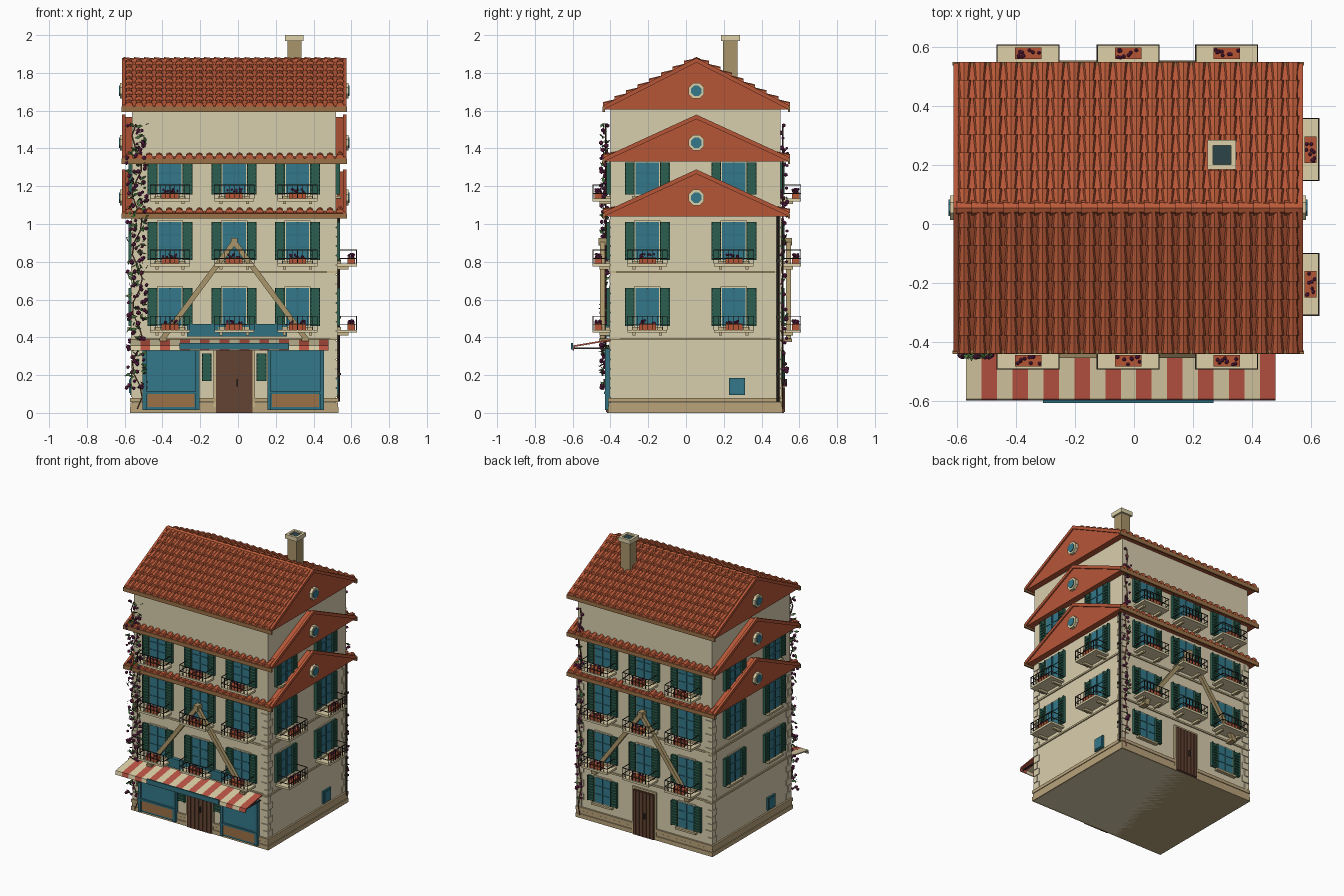
import bpy, bmesh, random
from math import pi, sin, cos
from mathutils import Matrix, Vector

if "Cube" in bpy.data.objects:
    bpy.data.objects.remove(bpy.data.objects["Cube"])

random.seed(4)
COL = dict(wall="D8CDAC", trim="C6B48A", stone="B8A27A", orange="B5573A", tile="BC5C3C", teal="34717F",
           glass="37788A", green="2F5F50", door="644536", beam="A8946A", red="BC5646", cream="DCCFA6",
           iron="3B342F", purple="7A2E5C", leaf="44683A", brown="9A7048", dark="30474A")
parts = {}


def part(name, col):
    if name not in parts:
        parts[name] = (bmesh.new(), col)
    return parts[name][0]


def loft(bm, a, b, M=Matrix()):
    """Closed solid between two matching rings of points."""
    va = [bm.verts.new(M @ Vector(p)) for p in a]
    vb = [bm.verts.new(M @ Vector(p)) for p in b]
    n = len(va)
    for i in range(n):
        bm.faces.new((va[i], va[(i + 1) % n], vb[(i + 1) % n], vb[i]))
    bm.faces.new(va[::-1])
    bm.faces.new(vb)


def box(name, col, x, y, z, M=Matrix()):
    ring = lambda h: [(x[0], y[0], h), (x[1], y[0], h), (x[1], y[1], h), (x[0], y[1], h)]
    loft(part(name, col), ring(z[0]), ring(z[1]), M)


def wbox(name, col, M, u, d, z):
    """Box on a wall: u along the wall, d outwards, z up."""
    box(name, col, u, (-d[1], -d[0]), z, M)


def blob(name, col, p, r, sub=1):
    bmesh.ops.create_icosphere(part(name, col), subdivisions=sub, radius=r, matrix=Matrix.Translation(p))


def side(x, y, deg):
    return Matrix.Translation((x, y, 0)) @ Matrix.Rotation(deg * pi / 180, 4, 'Z')


FRONT, RIGHT = side(-.02, -.40, 0), side(.52, .05, 90)
BACK, LEFT = side(-.02, .50, 180), side(-.56, .05, 270)
X0, X1, Y0, Y1, YR = -.605, .565, -.435, .545, .055

# walls, plinth, string courses, corner stones
box("walls", "wall", (-.56, .52), (-.40, .50), (0, 1.62))
for z0, z1, o in ((0, .03, .012), (.032, .055, .009), (.057, .08, .012)):
    box("plinth", "stone", (-.56 - o, .52 + o), (-.40 - o, .50 + o), (z0, z1))
for z in (.385, .74):
    box("string_course", "trim", (-.568, .528), (-.408, .508), (z, z + .012))
for i in range(19):
    w = .05 if i % 2 else .03
    for cx, sx in ((-.56, 1), (.52, -1)):
        for cy, sy in ((-.40, 1), (.50, -1)):
            xs = sorted((cx - sx * .006, cx + sx * w))
            ys = sorted((cy - sy * .006, cy + sy * (.08 - w)))
            box("corner_stones", "wall", xs, ys, (.085 + i * .05, .13 + i * .05))


# windows with louvred shutters
def window(M, u, z, h=.20, w=.062):
    wbox("window_frames", "cream", M, (u - w - .008, u + w + .008), (0, .008), (z - .008, z + h + .008))
    wbox("window_glass", "glass", M, (u - w, u + w), (0, .011), (z, z + h))
    wbox("window_bars", "teal", M, (u - .005, u + .005), (0, .017), (z, z + h))
    for k in (1, 2):
        wbox("window_bars", "teal", M, (u - w, u + w), (0, .015), (z + h * k / 3 - .003, z + h * k / 3 + .003))
    wbox("window_sills", "trim", M, (u - w - .02, u + w + .02), (0, .025), (z - .02, z - .006))
    for s in (-1, 1):
        shutter(M, u + s * (w + .031), z, h)


def shutter(M, c, z, h, w=.026):
    wbox("shutters", "green", M, (c - w, c + w), (0, .012), (z, z + h))
    n = int(h / .022)
    for k in range(n):
        zz = z + .01 + k * (h - .02) / n
        wbox("shutter_slats", "green", M, (c - w + .006, c + w - .006), (.01, .019), (zz, zz + .011))
    for s in (-1, 1):
        a = sorted((c + s * w, c + s * (w - .006)))
        wbox("shutter_slats", "green", M, a, (.01, .021), (z, z + h))


# balconies with railings and flower boxes
def balcony(M, u, z, d):
    w = .105
    wbox("balcony_slabs", "cream", M, (u - w, u + w), (0, d), (z - .035, z - .02))
    for s in (-1, 1):
        wbox("balcony_brackets", "trim", M, (u + s * .07 - .008, u + s * .07 + .008), (0, d * .6), (z - .05, z - .035))
        for zz in (.005, .05):
            wbox("railings", "iron", M, (u + s * w - .002, u + s * w + .002), (0, d), (z + zz, z + zz + .004))
    for zz in (.005, .05):
        wbox("railings", "iron", M, (u - w, u + w), (d - .004, d), (z + zz, z + zz + .004))
    for k in range(9):
        uu = u - w + k * w / 4
        wbox("railings", "iron", M, (uu - .0015, uu + .0015), (d - .004, d), (z - .02, z + .052))
    wbox("flower_boxes", "orange", M, (u - .045, u + .045), (d - .05, d - .01), (z - .02, z + .012))
    for k in range(9):
        p = M @ Vector((u + random.uniform(-.04, .04), -d + random.uniform(.015, .045), z + random.uniform(.015, .03)))
        blob("box_flowers", "purple", p, .007)


for M, cols, d in ((FRONT, (-.34, 0, .335), .095), (BACK, (-.335, 0, .34), .11),
                   (RIGHT, (-.255, .203), .11), (LEFT, (-.203, .255), 0)):
    for u in cols:
        for f, z in enumerate((.46, .81, 1.155)):
            window(M, u, z, .17 if f == 2 else .20)
            if d and not (M is RIGHT and f == 2):
                balcony(M, u, z, d)
for u in (-.335, .34):
    window(BACK, u, .15, .18)
for M, u in ((RIGHT, .22), (LEFT, .22)):
    wbox("utility_hatch", "teal", M, (u - .043, u + .043), (0, .012), (.095, .185))
    wbox("utility_hatch_panel", "glass", M, (u - .034, u + .034), (0, .016), (.104, .176))

# doors
for M, w in ((FRONT, .097), (BACK, .085)):
    wbox("door_frames", "trim", M, (-w - .012, w + .012), (0, .012), (0, .345))
    wbox("doors", "door", M, (-w, w), (0, .018), (0, .332))
    for k in range(6):
        a = -w + k * w / 3
        wbox("door_planks", "door", M, (a + .003, a + w / 3 - .003), (.01, .024), (.006, .326))
    wbox("door_handle", "iron", M, (.012, .02), (.02, .036), (.14, .18))

# shop windows
for c in (-.335, .325):
    wbox("shop_fronts", "teal", FRONT, (c - .145, c + .145), (0, .02), (.015, .345))
    wbox("shop_glass", "glass", FRONT, (c - .125, c + .125), (0, .024), (.115, .325))
    wbox("shop_panels", "brown", FRONT, (c - .125, c + .125), (0, .027), (.03, .10))
    wbox("shop_sills", "teal", FRONT, (c - .15, c + .15), (0, .034), (.10, .112))
    for s in (-1, 1):
        wbox("shop_pilasters", "teal", FRONT, (c + s * .14 - .01, c + s * .14 + .01), (0, .03), (.015, .345))
for u in (-.145, .145):
    shutter(FRONT, u, .17, .145)

# striped awning with valance, and plain sign boards
n, ax, aw = 20, -.57, 1.05 / 20
for k in range(n):
    a, b, col = ax + k * aw, ax + (k + 1) * aw, ("cream", "red")[k % 2]
    prof = ((-.40, .39), (-.595, .358), (-.60, .33), (-.594, .33), (-.588, .35), (-.40, .382))
    loft(part("awning_" + col, col), [(a, y, z) for y, z in prof], [(b, y, z) for y, z in prof])
for s in (-.5, .46):
    box("awning_arms", "iron", (s - .004, s + .004), (-.595, -.40), (.338, .345))
box("shop_sign", "teal", (-.27, .26), (-.425, -.40), (.405, .47))
box("awning_sign", "teal", (-.31, .27), (-.608, -.598), (.335, .37))

# diagonal timber beams, front and back
for M in (FRONT, BACK):
    for s in (-1, 1):
        p, q = Vector((0, 0, .905)), Vector((s * .385, 0, .385))
        t = (q - p).normalized()
        nrm = Vector((t.z, 0, -t.x)) * .014
        ring = lambda y: [v + Vector((0, y, 0)) for v in (p + nrm, q + nrm, q - nrm, p - nrm)]
        loft(part("timber_beams", "beam"), ring(-.03), ring(-.056), M)
        wbox("beam_feet", "beam", M, (s * .375 - .02, s * .375 + .02), (0, .06), (.375, .395))
    wbox("beam_cap", "beam", M, (-.018, .018), (0, .062), (.885, .925))


# roofs: gabled prism with barrel tiles
def tile(bm, x, sy, t0, t1, eave, rise):
    ends = []
    for t, r in ((t0, .023), (t1, .014)):
        ye = Y0 if sy > 0 else Y1
        y, z = ye + (YR - ye) * t, eave + rise * t
        ends.append([(x + r * cos(a * pi / 4), y, z + .004 + r * 1.0 * sin(a * pi / 4) + (.008 if r > .02 else -.004))
                     for a in range(5)])
    loft(bm, *ends)


def roof(i, eave, ridge, rows, shown):
    e, rise = eave + .012, ridge - eave - .03
    prof = ((Y0, eave), (Y1, eave), (Y1, e), (YR, e + rise), (Y0, e))
    loft(part("roof_%d" % i, "orange"), [(X0, y, z) for y, z in prof], [(X1, y, z) for y, z in prof])
    bm = part("roof_tiles_%d" % i, "tile")
    for k in range(22):
        x = X0 + .028 + k * .0532
        for sy in (1, -1):
            for r in range(shown):
                tile(bm, x, sy, r / rows - .01, (r + 1.15) / rows if r < rows - 1 else 1, e - .004, rise)
    for y in (Y0, Y1):
        box("fascia", "brown", (X0 - .012, X1 + .012), (y - .006, y + .006), (eave - .012, eave + .016))
    # verge boards along each gable edge
    for xa in (X0, X1):
        for y in (Y0, Y1):
            ring = lambda x: [(x, y, e - .012), (x, YR, e + rise - .012), (x, YR, e + rise + .012), (x, y, e + .012)]
            loft(part("verge_boards", "orange"), ring(xa - .009), ring(xa + .009))
    # octagonal gable windows
    for xa, s in ((X1, 1), (X0, -1)):
        for name, col, r, o in (("gable_window_frames", "cream", .045, .02), ("gable_window_glass", "glass", .03, .025)):
            ring = lambda x: [(x, YR + r * cos(k * pi / 4 + pi / 8), eave + .1 + r * sin(k * pi / 4 + pi / 8)) for k in range(8)]
            loft(part(name, col), ring(xa - s * .005), ring(xa + s * o))


roof(1, 1.04, 1.295, 8, 1)
roof(2, 1.33, 1.585, 8, 1)
roof(3, 1.605, 1.885, 8, 8)
for k in range(22):
    x = X0 + k * .0532
    ring = lambda xx, r: [(xx, YR + r * cos(a * pi / 4), 1.858 + r * sin(a * pi / 4)) for a in range(5)]
    loft(part("ridge_tiles", "tile"), ring(x, .026), ring(x + .056, .019))

# chimney
box("chimney", "beam", (.262, .335), (.197, .273), (1.72, 1.985))
for a, b in (((.25, .347), (.185, .203)), ((.25, .347), (.267, .285)), ((.25, .268), (.203, .267)), ((.329, .347), (.203, .267))):
    box("chimney_cap", "cream", a, b, (1.97, 2.0))
box("chimney_opening", "dark", (.266, .331), (.201, .269), (1.97, 1.99))

# drain pipe
bmesh.ops.create_cone(part("drain_pipe", "iron"), cap_ends=True, segments=8, radius1=.008, radius2=.008,
                      depth=.98, matrix=Matrix.Translation((.533, .488, .55)))
for z in (.2, .5, .8):
    box("pipe_clips", "iron", (.515, .545), (.477, .499), (z, z + .012))


# climbing vines with flowers
def vine(x, y, sy, spread, flowers, leaves, ztop):
    path = [Vector((x + .5 * spread * sin(k * 1.3), y, .02 + (ztop - .02) * k / 24)) for k in range(25)]
    for p, q in zip(path, path[1:]):
        ring = lambda c: [c + Vector((.005 * cos(a * 2.1), .005 * sin(a * 2.1), 0)) for a in range(3)]
        loft(part("vine_stems", "door"), ring(p), ring(q))
    for k in range(flowers + leaves):
        c = Vector((x + random.uniform(-spread, spread), y + sy * random.uniform(-.01, .025), random.uniform(.13, ztop)))
        if k < flowers:
            blob("vine_flowers", "purple", c, random.uniform(.008, .014))
        else:
            R = Matrix.Rotation(random.uniform(0, 6.3), 3, Vector((random.random(), random.random(), random.random() + .1)).normalized())
            bm = part("vine_leaves", "leaf")
            bm.faces.new([bm.verts.new(c + R @ Vector(v)) for v in ((-.02, 0, 0), (0, 0, -.009), (.02, 0, 0), (0, 0, .009))])


vine(-.535, -.425, -1, .055, 130, 150, 1.53)
vine(.497, .512, 1, .025, 60, 25, 1.53)

# turn every part into an object
for name, (bm, col) in parts.items():
    bmesh.ops.recalc_face_normals(bm, faces=bm.faces)
    me = bpy.data.meshes.new(name)
    bm.to_mesh(me)
    bm.free()
    mat = bpy.data.materials.get(col) or bpy.data.materials.new(col)
    mat.diffuse_color = [(int(COL[col][i:i + 2], 16) / 255) ** 2.2 for i in (0, 2, 4)] + [1]
    mat.use_nodes = True
    mat.node_tree.nodes["Principled BSDF"].inputs["Base Color"].default_value = mat.diffuse_color
    me.materials.append(mat)
    bpy.context.collection.objects.link(bpy.data.objects.new(name, me))
